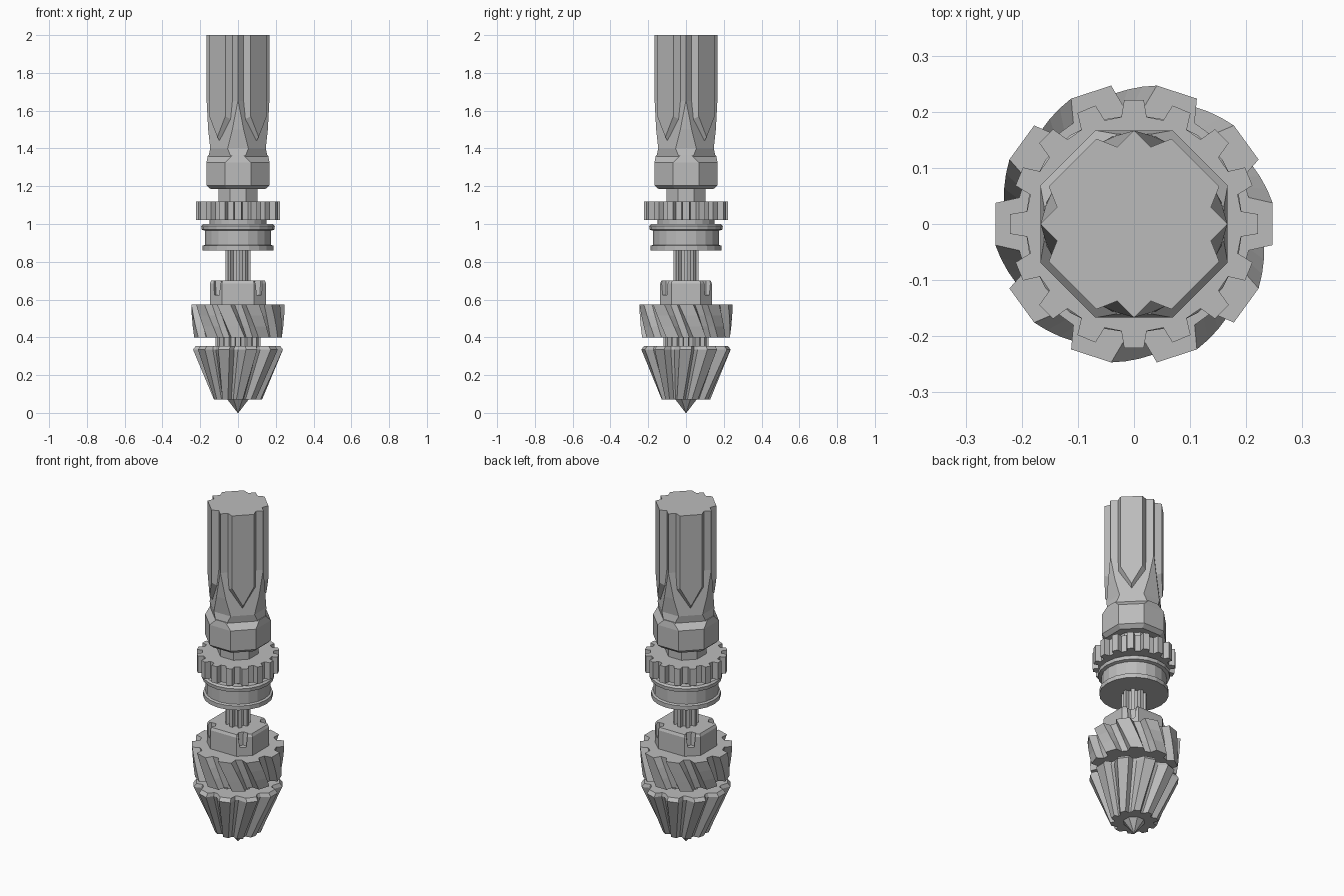
import bpy, math
from math import cos, sin, pi, radians

cube = bpy.data.objects.get("Cube")
if cube:
    bpy.data.objects.remove(cube)

steel = bpy.data.materials.new("plain grey metal")
steel.use_nodes = True
GREY = (0.5, 0.5, 0.5, 1)
steel.diffuse_color = GREY
steel.node_tree.nodes["Principled BSDF"].inputs["Base Color"].default_value = GREY


def loft(name, rings):
    """Join equal-length rings of points into a capped solid, bottom to top."""
    n = len(rings[0])
    verts = [p for ring in rings for p in ring]
    faces = [tuple(range(n))[::-1]]
    for r in range(len(rings) - 1):
        for i in range(n):
            a, b = r * n + i, r * n + (i + 1) % n
            faces.append((a, b, b + n, a + n))
    faces.append(tuple(range(len(verts) - n, len(verts))))
    mesh = bpy.data.meshes.new(name)
    mesh.from_pydata(verts, [], faces)
    mesh.materials.append(steel)
    obj = bpy.data.objects.new(name, mesh)
    bpy.context.collection.objects.link(obj)
    return obj


def polygon(radius, z, sides, phase=0.0):
    return [(radius * cos(phase + 2 * pi * i / sides),
             radius * sin(phase + 2 * pi * i / sides), z) for i in range(sides)]


def turned(name, profile, sides, phase=0.0):
    return loft(name, [polygon(r, z, sides, phase) for r, z in profile])


def toothed(z, count, root, tip, turn=0.0, land=(-.3, -.2, .2, .3)):
    """Ring of teeth; land gives root, tip, tip, root as fractions of the pitch."""
    ring = []
    for i in range(count):
        for f, r in zip(land, (root, tip, tip, root)):
            a = 2 * pi * (i + f) / count + turn
            ring.append((r * cos(a), r * sin(a), z))
    return ring


def chamfered_square(flat, half, z):
    """Eight points: flats facing the axes, with the given half width."""
    ring = []
    for q in range(4):
        c, s = cos(q * pi / 2), sin(q * pi / 2)
        for t in (-half, half):
            ring.append((flat * c - t * s, flat * s + t * c, z))
    return ring


# Pointed drill tip and tapered fluted cutter
turned("drill_tip", [(0.002, 0), (0.06, 0.07), (0.06, 0.1)], 8, pi / 8)
saw = (-.5, -.22, .2, .34)
loft("cone_cutter", [
    toothed(0.07, 10, 0.105, 0.128, radians(-14), saw),
    toothed(0.335, 10, 0.20, 0.24, 0, saw),
    toothed(0.355, 10, 0.195, 0.225, 0, saw)])
loft("lower_spline", [toothed(z, 12, 0.10, 0.12) for z in (0.33, 0.42)])

# Helical cutter gear
loft("helical_gear", [
    toothed(0.40 + 0.175 * k / 3, 10, 0.198 + 0.004 * k, 0.235 + 0.005 * k,
            radians(18 * (1 - k / 3)), (-.36, -.24, .24, .36)) for k in range(4)])

# Clutch nut with notched corners
nut = loft("clutch_nut", [
    [(x * 1.06, y * 0.97, z) for x, y, z in chamfered_square(0.141 * s, 0.08 * s, z)]
    for s, z in ((1, 0.56), (1, 0.685), (0.95, 0.70))])
for k in range(4):
    a = pi / 4 + k * pi / 2
    cutter = turned("notch_cutter", [(0.022, 0.625), (0.035, 0.75)], 6)
    cutter.location = (0.148 * cos(a), 0.148 * sin(a), 0)
    cutter.hide_render = True
    cutter.hide_set(True)
    mod = nut.modifiers.new("notch", "BOOLEAN")
    mod.operation = "DIFFERENCE"
    mod.object = cutter

# Splined shaft and grooved collar
loft("splined_shaft", [toothed(z, 8, 0.045, 0.067) for z in (0.68, 0.88)])
turned("grooved_collar", [
    (0.187, 0.86), (0.187, 0.885), (0.175, 0.89), (0.175, 0.965), (0.193, 0.97),
    (0.195, 0.99), (0.185, 1.0), (0.15, 1.0), (0.15, 1.03)], 20)

# Spur gear and neck
loft("spur_gear", [toothed(z, 16, 0.192, 0.222) for z in (1.02, 1.12)])
turned("upper_neck", [(0.112, 1.1), (0.112, 1.2)], 8, pi / 8)

# Octagonal nut below the handle
loft("handle_nut", [
    chamfered_square(0.145, 0.06, 1.185), chamfered_square(0.167, 0.069, 1.205),
    chamfered_square(0.167, 0.069, 1.325), chamfered_square(0.16, 0.03, 1.362)])

# Handle core: octagonal at the base, square with corners on the axes above
loft("handle_core", [
    chamfered_square(0.158, 0.035, 1.35), chamfered_square(0.147, 0.055, 1.40),
    chamfered_square(0.158, 0.03, 1.5), chamfered_square(0.166, 0.001, 1.65),
    chamfered_square(0.166, 0.001, 2.0)])


# Raised pointed grips on the four diagonal faces
def grip_outline(depth, half, shoulder, tip, a):
    outline = [(-half, 2.0), (-half, shoulder), (0, tip), (half, shoulder), (half, 2.0)]
    return [(depth * cos(a) - t * sin(a), depth * sin(a) + t * cos(a), z)
            for t, z in outline]


for k in range(4):
    a = pi / 4 + k * pi / 2
    loft("handle_grip", [grip_outline(0.10, 0.078, 1.55, 1.41, a),
                         grip_outline(0.118, 0.076, 1.55, 1.415, a),
                         grip_outline(0.155, 0.06, 1.57, 1.46, a)])
